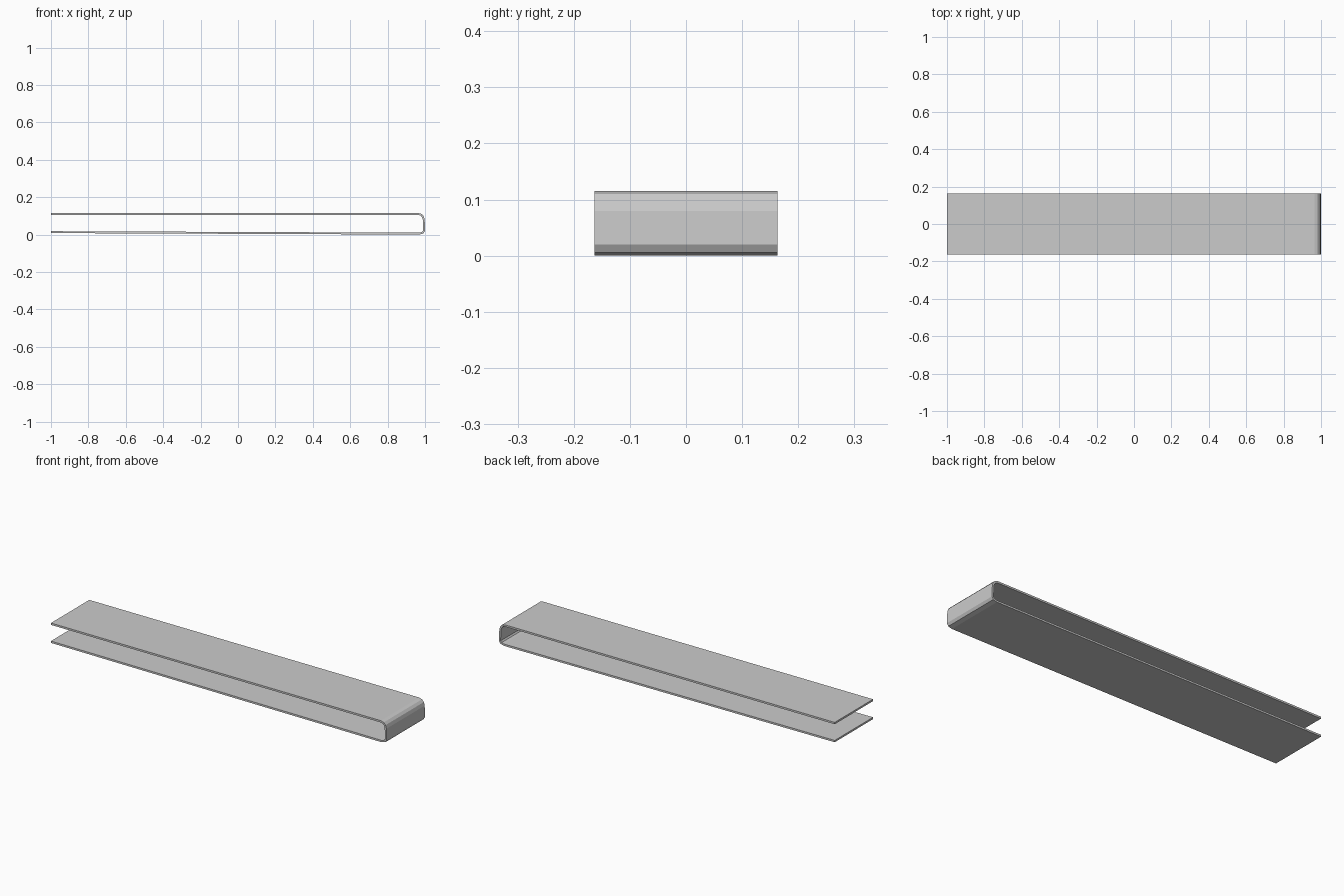
import bpy, bmesh

if "Cube" in bpy.data.objects:
    bpy.data.objects.remove(bpy.data.objects["Cube"])

HALF_W = 0.163
# Side profile (x, z): outer line from the free upper end round the bend to the lower end
outer = [(-1, 0.115), (0.965, 0.115), (0.982, 0.110), (0.993, 0.098), (0.998, 0.080),
         (1.0, 0.020), (0.992, 0.006), (0.970, 0.0), (-1, 0.008)]
# Matching inner line, one sheet thickness inside
inner = [(-1, 0.105), (0.965, 0.105), (0.976, 0.102), (0.984, 0.093), (0.988, 0.080),
         (0.990, 0.022), (0.984, 0.014), (0.970, 0.010), (-1, 0.018)]

# Folded strip: rings of four points swept along the profile
bm = bmesh.new()
rings = []
for (ox, oz), (ix, iz) in zip(outer, inner):
    rings.append([bm.verts.new(p) for p in (
        (ox, -HALF_W, oz), (ox, HALF_W, oz), (ix, HALF_W, iz), (ix, -HALF_W, iz))])
for a, b in zip(rings, rings[1:]):
    for i in range(4):
        j = (i + 1) % 4
        bm.faces.new((a[i], a[j], b[j], b[i]))
bm.faces.new(rings[0])
bm.faces.new(rings[-1][::-1])
bmesh.ops.recalc_face_normals(bm, faces=bm.faces)

mesh = bpy.data.meshes.new("folded_strip")
bm.to_mesh(mesh)
bm.free()
strip = bpy.data.objects.new("folded_strip", mesh)
bpy.context.collection.objects.link(strip)
